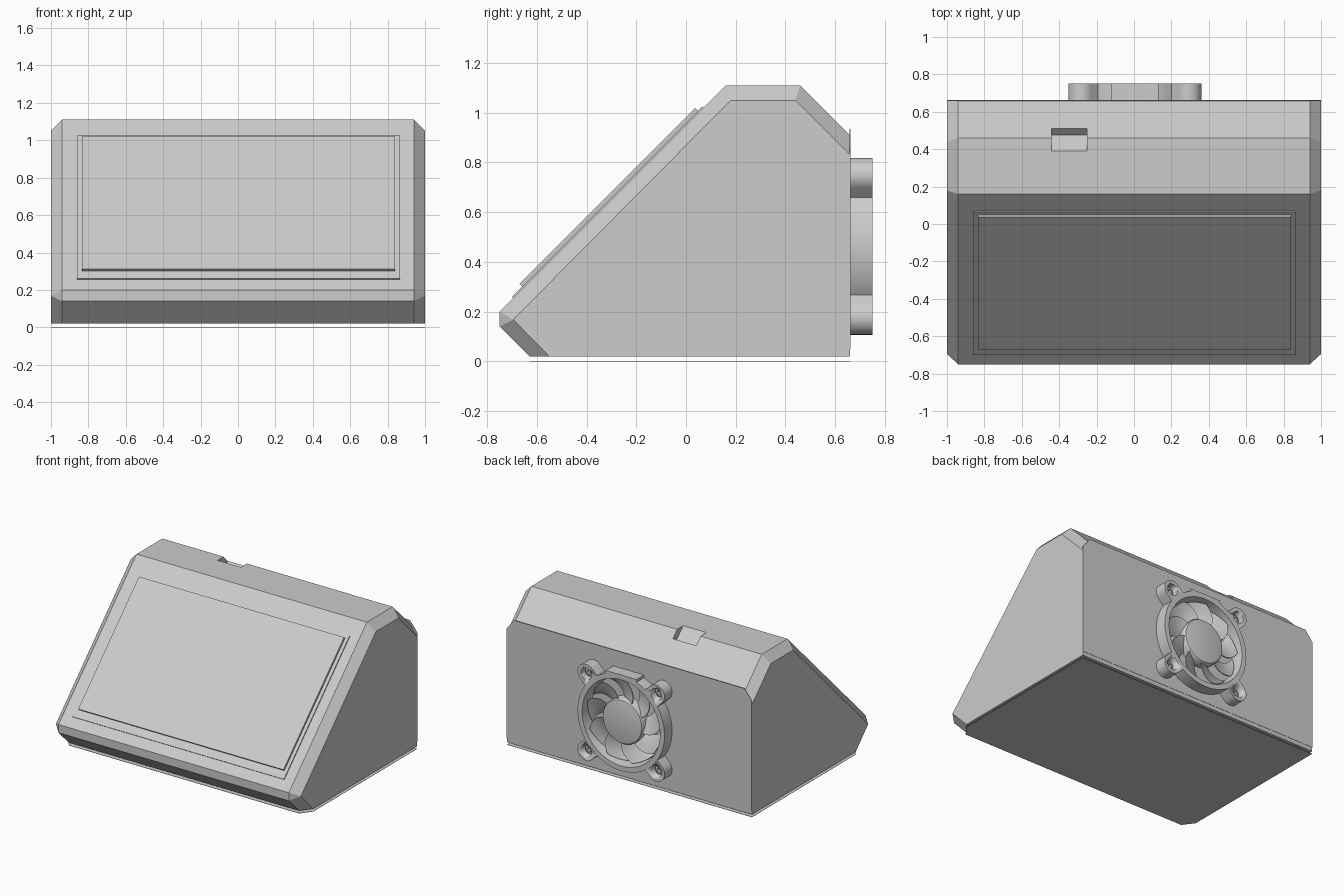
import bpy, bmesh
from math import sin, cos, pi, radians

cube = bpy.data.objects.get("Cube")
if cube:
    bpy.data.objects.remove(cube, do_unlink=True)

GREY = (0.604, 0.604, 0.604, 1)
mat = bpy.data.materials.new("light_grey_plastic")
mat.use_nodes = True
mat.diffuse_color = GREY
mat.node_tree.nodes["Principled BSDF"].inputs["Base Color"].default_value = GREY

FX, FZ = 0.005, 0.4625        # fan centre on the back wall
WALL, RIM = 0.66, 0.75        # back wall and fan front


def finish(name, bm, smooth=False):
    bmesh.ops.remove_doubles(bm, verts=bm.verts, dist=1e-5)
    bmesh.ops.recalc_face_normals(bm, faces=bm.faces)
    me = bpy.data.meshes.new(name)
    bm.to_mesh(me)
    bm.free()
    me.materials.append(mat)
    ob = bpy.data.objects.new(name, me)
    bpy.context.collection.objects.link(ob)
    if smooth:
        bpy.ops.object.select_all(action="DESELECT")
        ob.select_set(True)
        bpy.context.view_layer.objects.active = ob
        bpy.ops.object.shade_smooth_by_angle(angle=radians(35))
    return ob


def loft(name, loops, smooth=False):
    """Skin matching loops of points and cap both ends."""
    bm = bmesh.new()
    rows = [[bm.verts.new(p) for p in loop] for loop in loops]
    n = len(rows[0])
    for a, b in zip(rows, rows[1:]):
        for i in range(n):
            j = (i + 1) % n
            bm.faces.new((a[i], a[j], b[j], b[i]))
    bm.faces.new(rows[0])
    bm.faces.new(rows[-1])
    return finish(name, bm, smooth)


def along_x(name, pts, x0, x1):
    return loft(name, [[(x, y, z) for y, z in pts] for x in (x0, x1)])


def along_y(name, pts, y0, y1, smooth=False):
    return loft(name, [[(x, y, z) for x, z in pts] for y in (y0, y1)], smooth)


def along_z(name, pts, z0, z1):
    return loft(name, [[(x, y, z) for x, y in pts] for z in (z0, z1)])


def lathe(name, profile, cx, cz, closed=False, n=48):
    """Spin (radius, y) points about an axis along y."""
    bm = bmesh.new()
    vs = [bm.verts.new((cx + r, y, cz)) for r, y in profile]
    pairs = list(zip(vs, vs[1:])) + ([(vs[-1], vs[0])] if closed else [])
    edges = [bm.edges.new(p) for p in pairs]
    bmesh.ops.spin(bm, geom=vs + edges, cent=(cx, 0, cz), axis=(0, 1, 0),
                   angle=2 * pi, steps=n)
    return finish(name, bm, True)


def cut(ob, cutter):
    mod = ob.modifiers.new("cut", "BOOLEAN")
    mod.operation = "DIFFERENCE"
    mod.solver = "EXACT"
    mod.object = cutter
    bpy.context.view_layer.update()
    graph = bpy.context.evaluated_depsgraph_get()
    me = bpy.data.meshes.new_from_object(ob.evaluated_get(graph))
    ob.modifiers.clear()
    ob.data = me
    bpy.data.objects.remove(cutter, do_unlink=True)


# Wedge shell with chamfered ends
outer = [(-.63, .02), (-.75, .14), (-.75, .2), (.16, 1.11), (.46, 1.11),
         (WALL, .91), (WALL, .02)]
inner = [(-.55, .02), (-.695, .168), (-.695, .168), (.18, 1.05), (.44, 1.05),
         (WALL, .83), (WALL, .02)]
shell = loft("housing", [[(x, y, z) for y, z in pts] for x, pts in
                         ((-1, inner), (-.94, outer), (.94, outer), (1, inner))])

# Cable slot over the upper rear edge
cut(shell, along_x("slot_cutter", [(.38, 1.12), (.475, 1.025), (.56, 1.11),
                                   (.465, 1.205)], -.44, -.25))

# Thin base sheet and back panel
along_z("base_sheet", [(-.94, -.63), (.94, -.63), (1, -.55), (1, WALL),
                       (-1, WALL), (-1, -.55)], 0, .002)
along_y("back_panel", [(-1, .05), (1, .05), (1, .86), (.94, .935),
                       (-.94, .935), (-1, .86)], WALL - .002, WALL + .002)


# Display bezel and glass on the sloped front
def slope_plate(name, x0, x1, y0, y1, lift):
    d = lift / 2 + .005
    a, b = (y0, y0 + .95 + lift), (y1, y1 + .95 + lift)
    along_x(name, [a, b, (b[0] + d, b[1] - d), (a[0] + d, a[1] - d)], x0, x1)


slope_plate("display_bezel", -.86, .865, -.70, .065, .01)
slope_plate("display_glass", -.835, .84, -.67, .037, .032)

# Fan ring, flat top pad and hub
lathe("fan_ring", [(.355, WALL), (.355, RIM), (.318, RIM), (.305, WALL)],
      FX, FZ, closed=True, n=64)
along_y("fan_top_pad", [(FX - .125, FZ + .325), (FX + .125, FZ + .325),
                        (FX + .125, FZ + .353), (FX - .125, FZ + .353)], WALL, RIM)
lathe("fan_hub", [(0, WALL), (.165, WALL), (.165, .725), (.158, .735),
                  (.148, .738), (0, .738)], FX, FZ)

# Curved, pitched fan blades
BLADES = 9
for k in range(BLADES):
    bm = bmesh.new()
    grid = []
    for i in range(6):
        r = .155 + .145 * i / 5
        sweep = -.35 * (i / 5) ** 2
        row = []
        for j in range(6):
            t = j / 5
            a = 2 * pi * k / BLADES + sweep + .62 * t
            y = .672 + .055 * t ** .8
            row.append(bm.verts.new((FX + r * cos(a), y, FZ + r * sin(a))))
        grid.append(row)
    for p, q in zip(grid, grid[1:]):
        for j in range(5):
            bm.faces.new((p[j], p[j + 1], q[j + 1], q[j]))
    bmesh.ops.recalc_face_normals(bm, faces=bm.faces)
    bmesh.ops.solidify(bm, geom=bm.faces[:], thickness=.006)
    finish(f"fan_blade_{k + 1}", bm, True)

# Four mounting ears with a recessed screw in each
EAR, REACH = .07, .286
for sx, side in ((1, "left"), (-1, "right")):
    for sz, level in ((1, "upper"), (-1, "lower")):
        cx, cz = FX + sx * REACH, FZ + sz * REACH
        arc = [(EAR * cos(a), EAR * sin(a)) for a in
               (-pi / 2 + pi * i / 16 for i in range(17))]
        tab = arc + [(-.07, EAR), (-.07, -EAR)]
        h = .5 ** .5
        pts = [(cx + sx * h * (u - v), cz + sz * h * (u + v)) for u, v in tab]
        ear = along_y(f"{level}_{side}_fan_ear", pts, WALL, RIM, True)
        cut(ear, lathe("hole_cutter", [(0, .685), (.043, .685), (.043, .8), (0, .8)],
                       cx, cz, n=24))
        lathe(f"{level}_{side}_screw", [(.034, .68), (.034, .71), (.016, .716),
                                        (.016, .695), (0, .695)], cx, cz, n=24)
